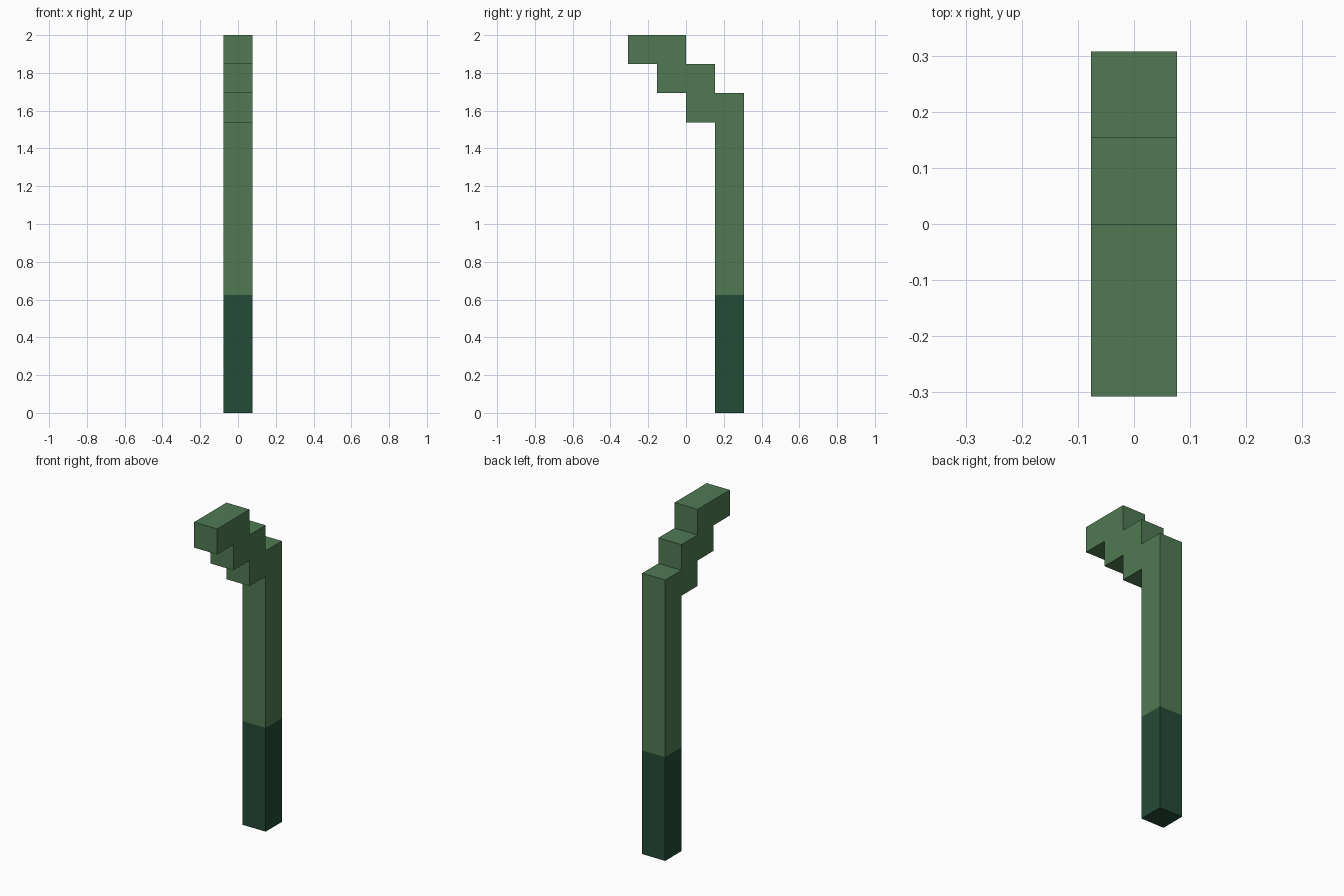
import bpy
import bmesh

if "Cube" in bpy.data.objects:
    bpy.data.objects.remove(bpy.data.objects["Cube"], do_unlink=True)

U = 2 / 13          # one block of the stepped shape
GRIP_TOP = 0.625    # height where the dark grip ends


def make_material(name, rgb):
    mat = bpy.data.materials.new(name)
    mat.use_nodes = True
    mat.diffuse_color = (*rgb, 1)
    mat.node_tree.nodes["Principled BSDF"].inputs["Base Color"].default_value = (*rgb, 1)
    return mat


# Side outline in block units (y, z): straight shaft, then steps up to the front
outline = [(1, 0), (2, 0), (2, 11), (1, 11), (1, 12), (0, 12), (0, 13),
           (-2, 13), (-2, 12), (-1, 12), (-1, 11), (0, 11), (0, 10), (1, 10)]

# Extrude the outline across the width
bm = bmesh.new()
side = bm.faces.new([bm.verts.new((-U / 2, y * U, z * U)) for y, z in outline])
extruded = bmesh.ops.extrude_face_region(bm, geom=[side], use_keep_orig=True)
moved = [g for g in extruded["geom"] if isinstance(g, bmesh.types.BMVert)]
bmesh.ops.translate(bm, verts=moved, vec=(U, 0, 0))

# Cut the shaft at the grip line and colour everything below it dark
bmesh.ops.bisect_plane(bm, geom=bm.verts[:] + bm.edges[:] + bm.faces[:],
                       plane_co=(0, 0, GRIP_TOP), plane_no=(0, 0, 1))
bmesh.ops.recalc_face_normals(bm, faces=bm.faces[:])
for face in bm.faces:
    face.material_index = int(max(v.co.z for v in face.verts) < GRIP_TOP + 0.001)

mesh = bpy.data.meshes.new("stepped_stick")
bm.to_mesh(mesh)
bm.free()
mesh.materials.append(make_material("leaf green", (0.080, 0.195, 0.087)))
mesh.materials.append(make_material("dark green", (0.0176, 0.070, 0.038)))
stick = bpy.data.objects.new("stepped_stick", mesh)
bpy.context.collection.objects.link(stick)
